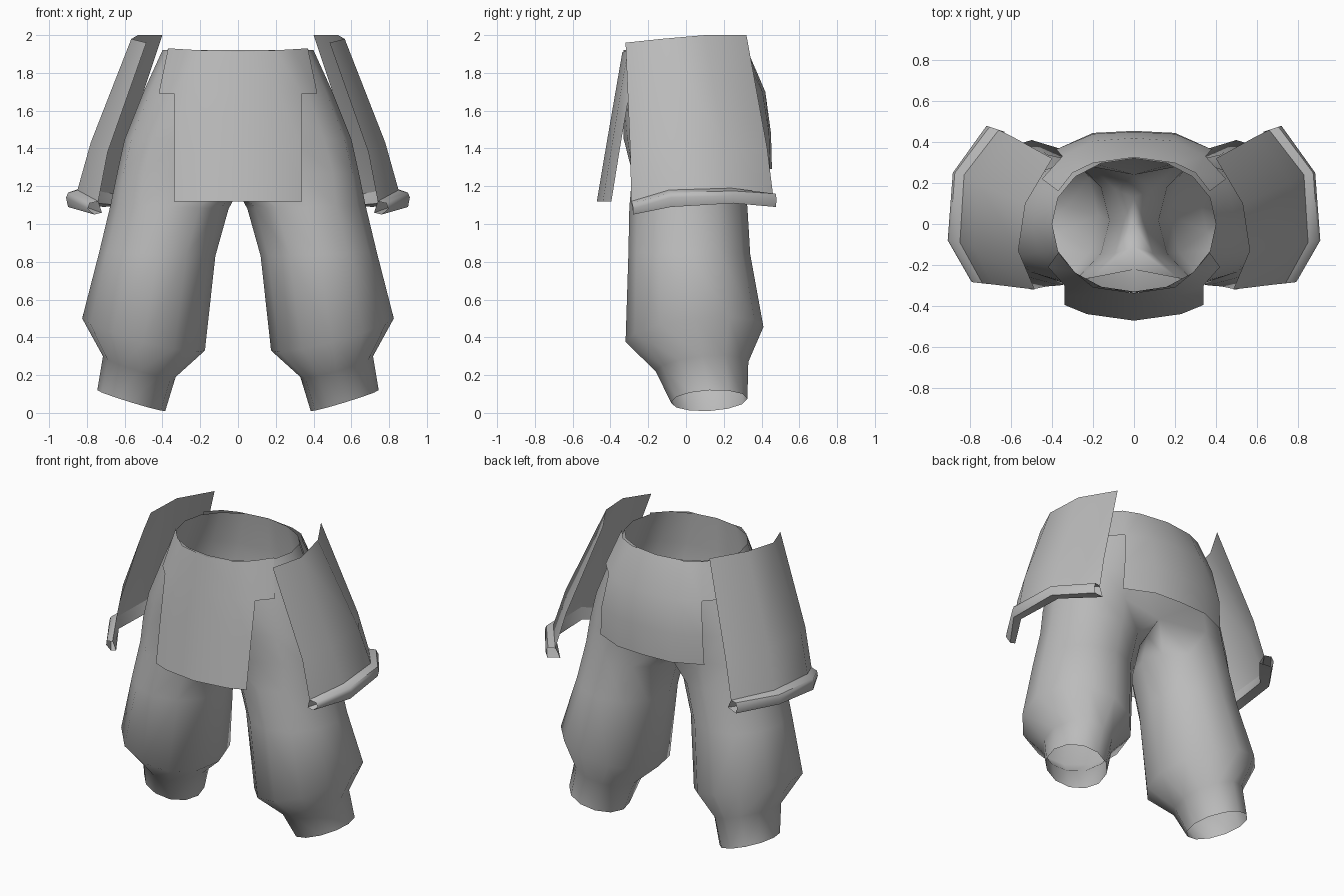
import bpy, bmesh, math
from mathutils import Vector

if "Cube" in bpy.data.objects:
    bpy.data.objects.remove(bpy.data.objects["Cube"])

cloth = bpy.data.materials.new("grey cloth")
cloth.diffuse_color = (0.5, 0.5, 0.5, 1)
cloth.use_nodes = True
cloth.node_tree.nodes["Principled BSDF"].inputs["Base Color"].default_value = cloth.diffuse_color


def add_sheet(bm, rows, closed=False):
    """Skin consecutive rows of BMVerts with quads; a longer row simply keeps its extra points free."""
    for a, b in zip(rows, rows[1:]):
        n = min(len(a), len(b))
        for i in range(n if closed else n - 1):
            j = (i + 1) % n
            bm.faces.new((a[i], a[j], b[j], b[i]))


def finish(name, bm, ref, angle=50):
    """Turn the sheet outward, mirror it across x and shade it."""
    out = sum(f.normal.dot(f.calc_center_median() - Vector(ref)) * f.calc_area()
              for f in bm.faces if not f.normal_update())
    if out < 0:
        bmesh.ops.reverse_faces(bm, faces=bm.faces[:])
    me = bpy.data.meshes.new(name)
    bm.to_mesh(me)
    bm.free()
    me.materials.append(cloth)
    ob = bpy.data.objects.new(name, me)
    bpy.context.collection.objects.link(ob)
    mod = ob.modifiers.new("mirror", 'MIRROR')
    mod.use_clip = True
    mod.merge_threshold = 0.002
    bpy.ops.object.select_all(action='DESELECT')
    ob.select_set(True)
    bpy.context.view_layer.objects.active = ob
    bpy.ops.object.shade_smooth_by_angle(angle=math.radians(angle))


def sheet_object(name, rows, ref):
    bm = bmesh.new()
    add_sheet(bm, [[bm.verts.new(p) for p in r] for r in rows])
    finish(name, bm, ref)


# Trousers: half-ring hips that split into a twelve-sided leg
def power(v, e):
    return math.copysign(abs(v) ** e, v)


def hip_row(z, rx, yf, yb, e):
    row = []
    for k in range(9):
        a = math.radians(-90 + 22.5 * k)
        s = power(math.sin(a), e)
        x = 0 if k in (0, 8) else rx * power(math.cos(a), e)
        row.append((x, s * (yb if s > 0 else -yf), z))
    return row


def leg_row(x0, x1, yf, yb, z_in, z_out, z_tilt):
    row = []
    for k in range(12):
        a = math.radians(-120 + 30 * k)
        c, s = math.cos(a), math.sin(a)
        row.append(((x0 + x1) / 2 + c * (x1 - x0) / 2,
                    (yf + yb) / 2 + s * (yb - yf) / 2,
                    (z_in + z_out) / 2 + c * (z_out - z_in) / 2 + s * z_tilt))
    return row


bm = bmesh.new()
hips = [hip_row(1.92, 0.40, -0.33, 0.32, 0.95),
        hip_row(1.70, 0.50, -0.335, 0.34, 0.9),
        hip_row(1.45, 0.60, -0.33, 0.34, 0.8)]
split = hip_row(1.27, 0.64, -0.30, 0.32, 0.7)
split[0], split[8] = (0, -0.22, 1.27), (0, 0.24, 1.27)
crotch = [(0, 0.13, 1.20), (0, 0.0, 1.17), (0, -0.11, 1.20)]
legs = [leg_row(0.05, 0.675, -0.30, 0.325, 1.08, 1.10, 0),
        leg_row(0.12, 0.735, -0.305, 0.34, 0.83, 0.85, 0),
        leg_row(0.175, 0.825, -0.32, 0.41, 0.33, 0.50, 0.04),
        leg_row(0.33, 0.715, -0.16, 0.33, 0.19, 0.30, 0.025),
        leg_row(0.385, 0.745, -0.08, 0.325, 0.01, 0.12, 0.01)]
hip_verts = [[bm.verts.new(p) for p in r] for r in hips]
split_verts = [bm.verts.new(p) for p in split + crotch]
leg_verts = [[bm.verts.new(p) for p in r] for r in legs]
add_sheet(bm, hip_verts + [split_verts])
add_sheet(bm, [split_verts] + leg_verts, closed=True)
finish("trousers", bm, (0.3, 0, 1), 60)

# Front apron: wide yoke at the waist, narrower hanging flap
sheet_object("front_apron", [
    [(0, -0.337, 1.91), (0.20, -0.308, 1.92), (0.29, -0.235, 1.925), (0.37, -0.14, 1.93)],
    [(0, -0.375, 1.69), (0.215, -0.347, 1.69), (0.34, -0.30, 1.69), (0.42, -0.21, 1.69)],
    [(0, -0.425, 1.40), (0.225, -0.395, 1.40), (0.34, -0.35, 1.40)],
    [(0, -0.472, 1.12), (0.23, -0.44, 1.12), (0.34, -0.395, 1.12)]], (0.2, 0, 1.5))

# Back apron: shorter and fuller
sheet_object("back_apron", [
    [(0, 0.325, 1.92), (0.20, 0.298, 1.92), (0.30, 0.25, 1.925), (0.37, 0.16, 1.93)],
    [(0, 0.42, 1.70), (0.20, 0.405, 1.70), (0.35, 0.33, 1.70), (0.45, 0.22, 1.70)],
    [(0, 0.45, 1.48), (0.20, 0.44, 1.48), (0.38, 0.365, 1.48)],
    [(0, 0.455, 1.29), (0.20, 0.445, 1.29), (0.39, 0.36, 1.29)]], (0.2, 0, 1.5))

# Hip guards: flared side plates
rim_top = [(0.74, -0.29, 1.12), (0.85, -0.09, 1.18), (0.83, 0.24, 1.19), (0.66, 0.46, 1.16)]
sheet_object("hip_guards", [
    [(0.485, -0.32, 1.96), (0.565, -0.13, 1.98), (0.53, 0.10, 2.0), (0.40, 0.32, 2.0)],
    [(0.69, -0.295, 1.38), (0.78, -0.12, 1.43), (0.765, 0.20, 1.43), (0.60, 0.43, 1.40)],
    rim_top], (0.3, 0, 1.5))

# Rolled rim along the lower edge of each guard
sheet_object("guard_rims", [
    rim_top,
    [(0.785, -0.285, 1.11), (0.90, -0.08, 1.165), (0.875, 0.25, 1.175), (0.705, 0.475, 1.16)],
    [(0.795, -0.28, 1.08), (0.91, -0.08, 1.14), (0.885, 0.25, 1.15), (0.72, 0.48, 1.13)],
    [(0.76, -0.28, 1.05), (0.90, -0.08, 1.09), (0.875, 0.25, 1.11), (0.71, 0.475, 1.09)],
    [(0.72, -0.28, 1.06), (0.84, -0.08, 1.10), (0.81, 0.24, 1.115), (0.63, 0.45, 1.10)],
    rim_top], (0.3, 0, 1.12))
